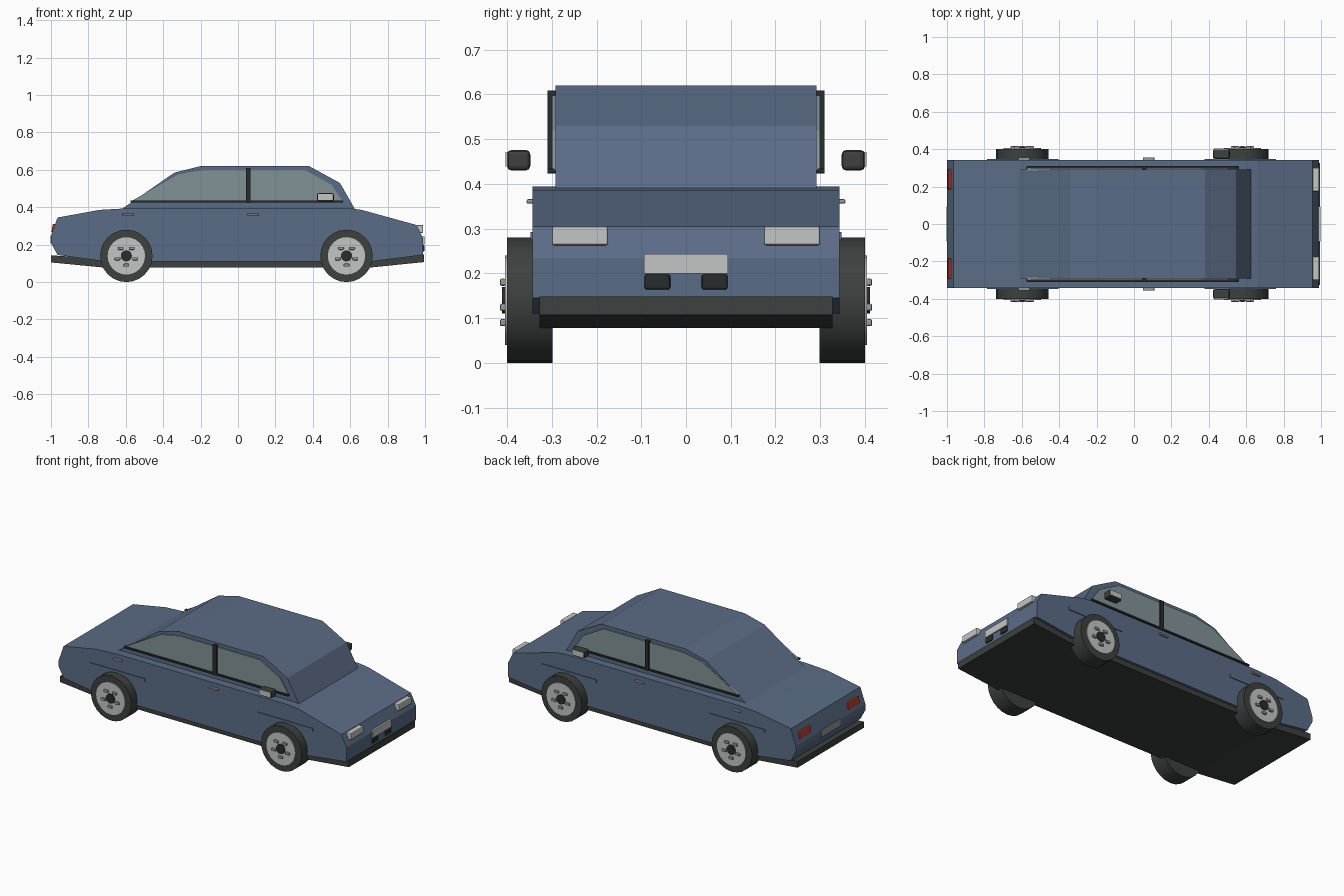
import bpy, bmesh, math
from mathutils import Matrix, Vector

cube = bpy.data.objects.get("Cube")
if cube:
    bpy.data.objects.remove(cube, do_unlink=True)


def material(name, rgb, rough=0.6):
    m = bpy.data.materials.new(name)
    m.use_nodes = True
    m.diffuse_color = (*rgb, 1)
    bsdf = m.node_tree.nodes["Principled BSDF"]
    bsdf.inputs["Base Color"].default_value = (*rgb, 1)
    bsdf.inputs["Roughness"].default_value = rough
    return m


BLUE = material("body blue", (0.105, 0.15, 0.24))
GLASS = material("window grey", (0.22, 0.29, 0.31))
BLACK = material("trim black", (0.045, 0.052, 0.05))
DARK = material("pillar black", (0.022, 0.025, 0.025))
SILVER = material("silver", (0.55, 0.56, 0.56))
CHROME = material("handle grey", (0.3, 0.32, 0.34))
RED = material("lamp red", (0.5, 0.05, 0.035))


def finish(bm, name, mat):
    bmesh.ops.recalc_face_normals(bm, faces=bm.faces)
    mesh = bpy.data.meshes.new(name)
    bm.to_mesh(mesh)
    bm.free()
    mesh.materials.append(mat)
    ob = bpy.data.objects.new(name, mesh)
    bpy.context.collection.objects.link(ob)
    return ob


def extrude_profile(name, points, y0, y1, mat):
    """Side profile in x and z, extruded across y."""
    bm = bmesh.new()
    face = bm.faces.new([bm.verts.new((x, y0, z)) for x, z in points])
    new = bmesh.ops.extrude_face_region(bm, geom=[face])["geom"]
    verts = [v for v in new if isinstance(v, bmesh.types.BMVert)]
    bmesh.ops.translate(bm, verts=verts, vec=(0, y1 - y0, 0))
    return finish(bm, name, mat)


def box(name, center, size, mat, bevel=0.0, tilt=0.0):
    bm = bmesh.new()
    bmesh.ops.create_cube(bm, size=1)
    bmesh.ops.scale(bm, vec=size, verts=bm.verts)
    if bevel:
        bmesh.ops.bevel(bm, geom=bm.edges[:], offset=bevel, segments=2,
                        profile=0.5, affect='EDGES')
    bmesh.ops.rotate(bm, matrix=Matrix.Rotation(tilt, 3, 'Y'), verts=bm.verts)
    bmesh.ops.translate(bm, vec=center, verts=bm.verts)
    return finish(bm, name, mat)


def disc(name, center, radius, depth, mat, sides=24):
    """Cylinder with its axis along y."""
    bm = bmesh.new()
    bmesh.ops.create_cone(bm, cap_ends=True, segments=sides, radius1=radius,
                          radius2=radius, depth=depth)
    bmesh.ops.rotate(bm, matrix=Matrix.Rotation(math.pi / 2, 3, 'X'), verts=bm.verts)
    bmesh.ops.translate(bm, vec=center, verts=bm.verts)
    ob = finish(bm, name, mat)
    bpy.context.view_layer.objects.active = ob
    ob.select_set(True)
    bpy.ops.object.shade_smooth_by_angle(angle=math.radians(30))
    ob.select_set(False)
    return ob


# Lower body, cabin and sill
extrude_profile("body", [
    (-0.965, 0.145), (-1.0, 0.21), (-1.0, 0.245), (-0.965, 0.345), (-0.74, 0.386),
    (-0.6, 0.394), (0.6, 0.394), (0.66, 0.386), (0.955, 0.305), (0.99, 0.235),
    (0.99, 0.145), (0.71, 0.11), (-0.71, 0.11)], -0.343, 0.343, BLUE)
extrude_profile("cabin", [
    (-0.63, 0.385), (-0.34, 0.585), (-0.2, 0.62), (0.38, 0.62), (0.545, 0.53),
    (0.628, 0.385)], -0.292, 0.292, BLUE)
extrude_profile("sill", [
    (-1.0, 0.105), (-0.72, 0.078), (0.71, 0.078), (0.995, 0.107), (0.995, 0.148),
    (0.71, 0.125), (-0.72, 0.125), (-1.0, 0.143)], -0.327, 0.327, BLACK)

# Parts on both sides
for s, side in ((1, "left"), (-1, "right")):
    extrude_profile(side + "_window", [
        (-0.575, 0.43), (-0.32, 0.575), (-0.19, 0.598), (0.36, 0.598),
        (0.5, 0.52), (0.56, 0.43)], s * 0.285, s * 0.3, GLASS)
    box(side + "_window_pillar", (0.055, s * 0.3, 0.516), (0.025, 0.02, 0.186), DARK)
    box(side + "_window_strip", (-0.007, s * 0.302, 0.43), (1.135, 0.016, 0.01), DARK)
    box(side + "_mirror", (0.467, s * 0.374, 0.453), (0.09, 0.052, 0.046), BLACK, 0.01)
    box(side + "_mirror_plate", (0.467, s * 0.401, 0.455), (0.08, 0.004, 0.032), SILVER)
    for x, pos in ((0.078, "front"), (-0.588, "rear")):
        box(f"{side}_{pos}_handle", (x, s * 0.348, 0.361), (0.062, 0.016, 0.01),
            CHROME, 0.003)
    for x, pos in ((0.568, "front"), (-0.595, "rear")):
        box(f"{side}_{pos}_fender_strip", (x, s * 0.342, 0.284), (0.382, 0.012, 0.018), BLUE)

    # Wheels
    for x, pos in ((0.58, "front"), (-0.597, "rear")):
        label = f"{side}_{pos}_"
        disc(label + "tyre", (x, s * 0.349, 0.14), 0.14, 0.102, BLACK)
        disc(label + "rim", (x, s * 0.398, 0.14), 0.1, 0.014, SILVER)
        disc(label + "hub", (x, s * 0.402, 0.14), 0.03, 0.018, DARK, 16)
        for i in range(5):
            a = math.radians(90 + 72 * i + 36)
            box(f"{label}wheel_nut_{i + 1}",
                (x + 0.05 * math.cos(a), s * 0.409, 0.14 + 0.05 * math.sin(a)),
                (0.03, 0.014, 0.016), CHROME, 0.004)

    # Lamps and grille openings
    box(side + "_headlight", (0.973, s * 0.237, 0.284), (0.034, 0.126, 0.042), SILVER, 0.005)
    box(side + "_tail_lamp", (-0.982, s * 0.24, 0.288), (0.024, 0.11, 0.044), RED, 0.004,
        math.radians(10))
    box(side + "_air_intake", (0.99, s * 0.064, 0.181), (0.014, 0.058, 0.034), DARK, 0.005)

# Number plates without lettering
box("front_plate", (0.99, 0, 0.222), (0.014, 0.187, 0.044), SILVER)
box("rear_plate", (-0.995, 0, 0.228), (0.014, 0.187, 0.044), CHROME)
